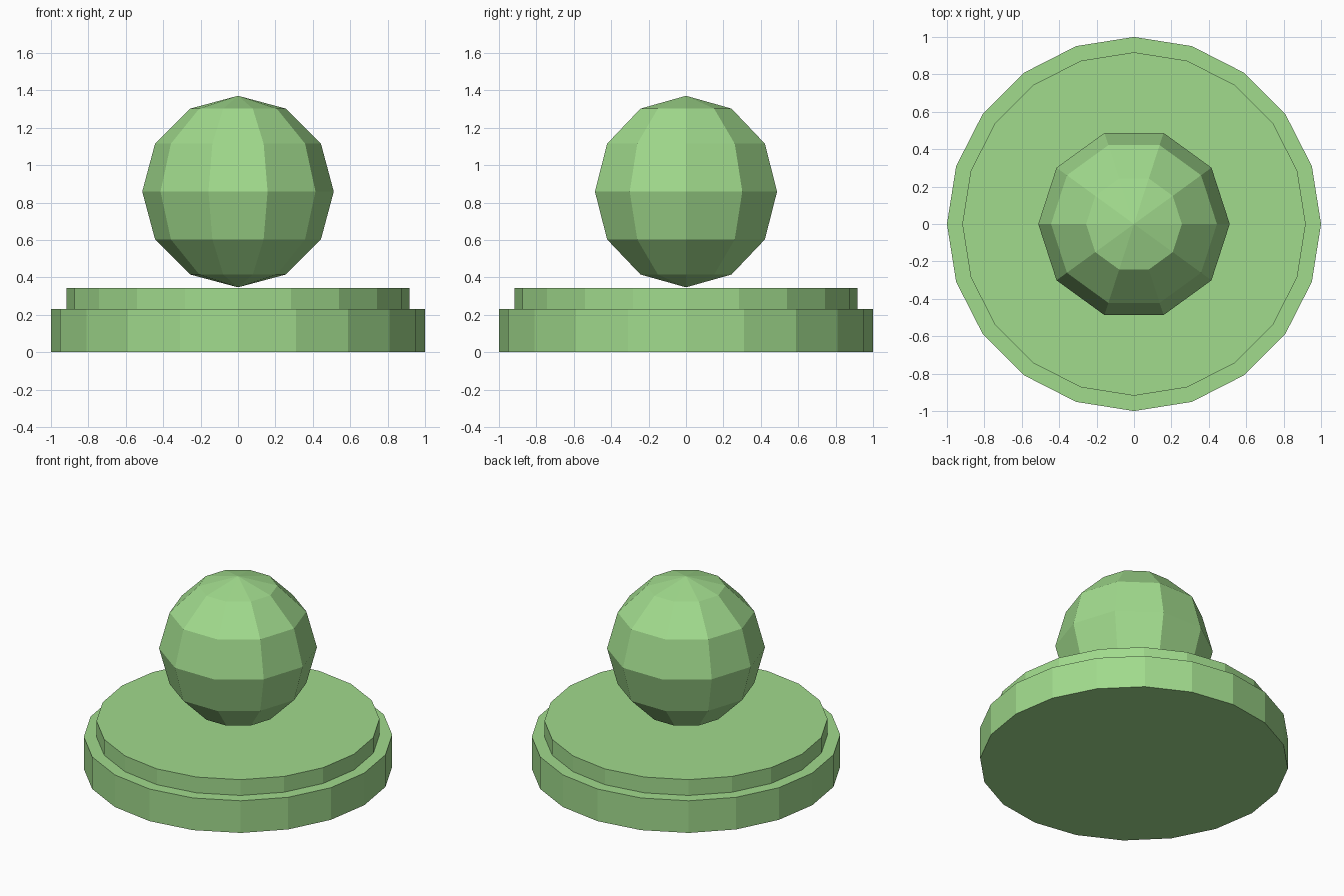
import bpy
import bmesh
from math import sin, cos, pi

cube = bpy.data.objects.get("Cube")
if cube:
    bpy.data.objects.remove(cube, do_unlink=True)

# Single soft green material
green = bpy.data.materials.new("soft_green")
green.use_nodes = True
colour = (0.355, 0.705, 0.265, 1)
green.diffuse_color = colour
green.node_tree.nodes["Principled BSDF"].inputs["Base Color"].default_value = colour


def lathe(name, profile, sides):
    """Spin a (radius, height) profile around z into a closed, flat-shaded part."""
    bm = bmesh.new()
    points = [bm.verts.new((r, 0, z)) for r, z in profile]
    edges = [bm.edges.new(pair) for pair in zip(points, points[1:])]
    bmesh.ops.spin(bm, geom=points + edges, cent=(0, 0, 0), axis=(0, 0, 1),
                   angle=2 * pi, steps=sides)
    bmesh.ops.remove_doubles(bm, verts=bm.verts, dist=0.0001)
    bmesh.ops.recalc_face_normals(bm, faces=bm.faces)
    mesh = bpy.data.meshes.new(name)
    bm.to_mesh(mesh)
    bm.free()
    mesh.materials.append(green)
    part = bpy.data.objects.new(name, mesh)
    bpy.context.collection.objects.link(part)
    return part


def disc(name, radius, bottom, top):
    return lathe(name, [(0, bottom), (radius, bottom), (radius, top), (0, top)], 20)


# Two stacked base discs
disc("lower_base", 1.0, 0, 0.23)
disc("upper_base", 0.918, 0.23, 0.343)

# Faceted ball resting on its lower pole
radius, centre, rings = 0.512, 0.859, 6
arc = [i * pi / rings for i in range(rings + 1)]
lathe("ball", [(radius * sin(a), centre - radius * cos(a)) for a in arc], 10)
